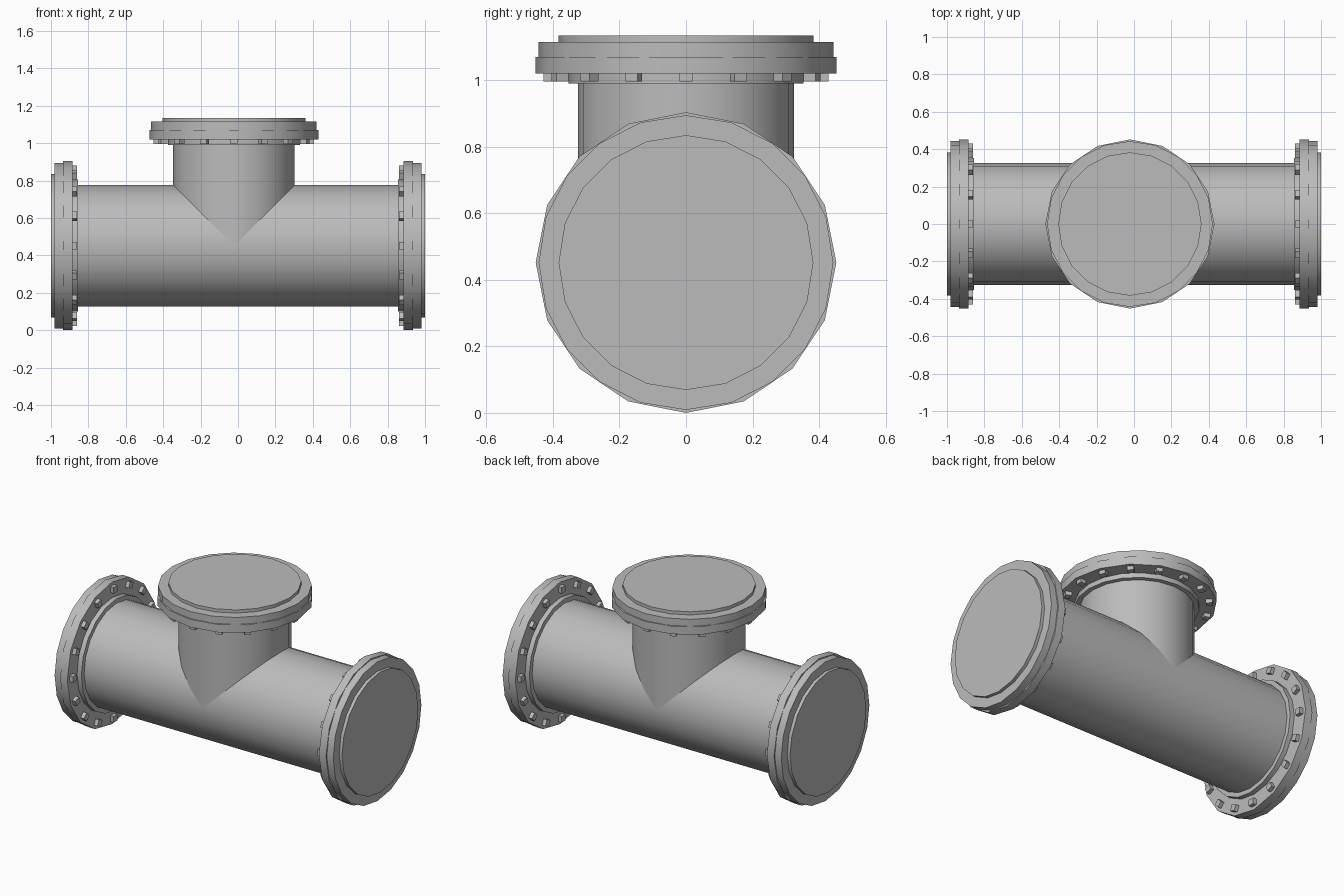
import bpy
from math import cos, sin, pi
from mathutils import Matrix, Vector

if "Cube" in bpy.data.objects:
    bpy.data.objects.remove(bpy.data.objects["Cube"], do_unlink=True)

steel = bpy.data.materials.new("grey steel")
steel.use_nodes = True
GREY = (0.5, 0.5, 0.5, 1)
steel.diffuse_color = GREY
steel.node_tree.nodes["Principled BSDF"].inputs["Base Color"].default_value = GREY

AXIS_Z = 0.452
BRANCH_X = -0.022
TOP_Z = 1.135
PIPE_R = 0.325


def prism(name, frame, radius, start, end, sides, offset=(0, 0), turn=0.0):
    """Capped prism along the local z of a frame, first corner on local x."""
    bpy.ops.mesh.primitive_cylinder_add(vertices=sides, radius=radius, depth=end - start)
    obj = bpy.context.object
    obj.name = name
    # Bake the placement into the mesh
    place = Matrix.Translation((offset[0], offset[1], (start + end) / 2))
    obj.data.transform(frame @ place @ Matrix.Rotation(turn, 4, "Z"))
    obj.data.materials.append(steel)
    bpy.ops.object.shade_smooth_by_angle(angle=pi / 6)
    return obj


def flange(side, frame):
    """Flange whose outer face lies at local z = 0, the pipe running to +z."""
    prism(side + "_raised_face", frame, 0.383, 0, 0.025, 20)
    prism(side + "_front_rim", frame, 0.443, 0.02, 0.067, 20)
    prism(side + "_back_rim", frame, AXIS_Z, 0.065, 0.115, 16)
    prism(side + "_collar", frame, 0.353, 0.11, 0.145, 20)
    # Square bolt heads, corner pointing outwards
    for i in range(16):
        a = i * pi / 8
        spot = (0.41 * cos(a), 0.41 * sin(a))
        prism(f"{side}_bolt_{i + 1}", frame, 0.027, 0.11, 0.139, 4, spot, a + pi / 4)


def facing(origin, direction):
    turn = Vector(direction).to_track_quat("Z", "Y").to_matrix().to_4x4()
    return Matrix.Translation(origin) @ turn


left_end = facing((1, 0, AXIS_Z), (-1, 0, 0))
right_end = facing((-1, 0, AXIS_Z), (1, 0, 0))
top_end = facing((BRANCH_X, 0, TOP_Z), (0, 0, -1))

# Pipes
prism("main_pipe", left_end, PIPE_R, 0.05, 1.95, 20)
prism("branch_pipe", top_end, PIPE_R, 0.05, TOP_Z - AXIS_Z, 20)

# Flanges
flange("left", left_end)
flange("right", right_end)
flange("top", top_end)
